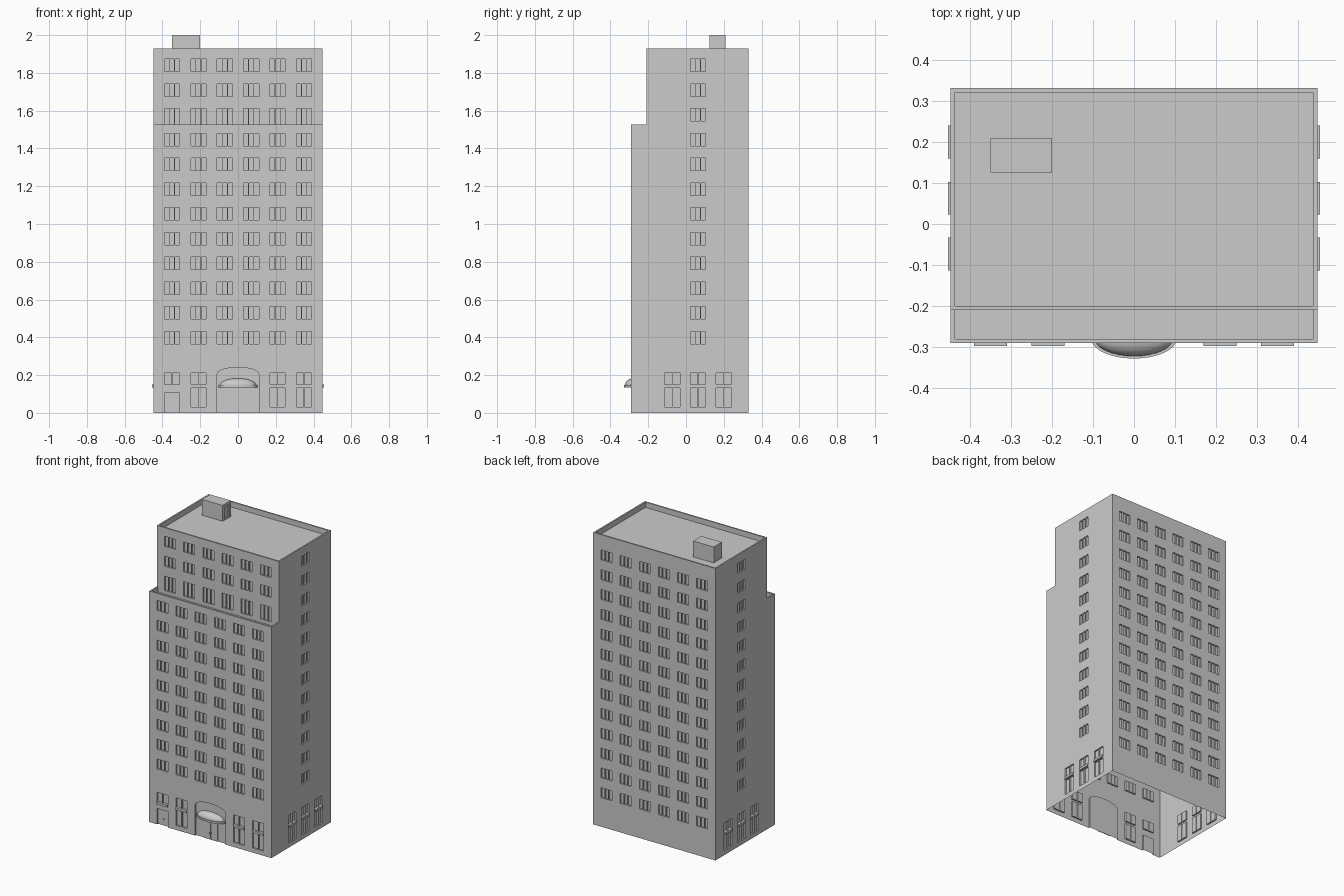
import bpy, bmesh, math
from mathutils import Matrix, Vector

cube = bpy.data.objects.get("Cube")
if cube:
    bpy.data.objects.remove(cube, do_unlink=True)

concrete = bpy.data.materials.new("concrete_grey")
concrete.use_nodes = True
GREY = (0.6, 0.6, 0.6, 1)
concrete.diffuse_color = GREY
concrete.node_tree.nodes["Principled BSDF"].inputs["Base Color"].default_value = GREY

W, BACK, FRONT, SETBACK = 0.447, 0.331, -0.29, -0.21
TOP, TERRACE = 1.93, 1.527
DEPTH, RIM = 0.01, 0.01
FLOOR, WIN_W, WIN_H = 0.131, 0.08, 0.066
COLUMNS = (-0.35, -0.21, -0.07, 0.07, 0.21, 0.35)
OUTER = (-0.35, -0.21, 0.21, 0.35)
SIDE_COLUMNS = (-0.073, 0.063, 0.2)


def box(bm, x0, x1, y0, y1, z0, z1):
    size = Matrix.Diagonal((x1 - x0, y1 - y0, z1 - z0, 1))
    mid = Matrix.Translation(((x0 + x1) / 2, (y0 + y1) / 2, (z0 + z1) / 2))
    bmesh.ops.create_cube(bm, size=1, matrix=mid @ size)


def prism(bm, points, push):
    """Polygon pushed along a vector into a solid."""
    face = bm.faces.new([bm.verts.new(p) for p in points])
    grown = bmesh.ops.extrude_face_region(bm, geom=[face])["geom"]
    moved = [g for g in grown if isinstance(g, bmesh.types.BMVert)]
    bmesh.ops.translate(bm, verts=moved, vec=Vector(push))
    bmesh.ops.recalc_face_normals(bm, faces=bm.faces)


def finish(bm, name):
    mesh = bpy.data.meshes.new(name)
    bm.to_mesh(mesh)
    bm.free()
    mesh.materials.append(concrete)
    obj = bpy.data.objects.new(name, mesh)
    bpy.context.collection.objects.link(obj)
    return obj


def wall_box(bm, wall, u0, u1, z0, z1, inward, outward):
    """Box straddling a wall, u running along it."""
    if wall == "right":
        box(bm, W - inward, W + outward, u0, u1, z0, z1)
    elif wall == "left":
        box(bm, -W - outward, -W + inward, u0, u1, z0, z1)
    elif wall == "back":
        box(bm, u0, u1, BACK - inward, BACK + outward, z0, z1)
    else:
        y = FRONT if wall == "front" else SETBACK
        box(bm, u0, u1, y - outward, y + inward, z0, z1)


def window(bm, wall, u, z0, z1, panes=3, bar=0.004):
    pane = (WIN_W - bar * (panes - 1)) / panes
    for i in range(panes):
        a = u - WIN_W / 2 + i * (pane + bar)
        wall_box(bm, wall, a, a + pane, z0, z1, DEPTH, 0.01)


def apply_cut(body, cutter):
    cutter.hide_render = True
    mod = body.modifiers.new("cut", "BOOLEAN")
    mod.operation, mod.solver, mod.object = "DIFFERENCE", "EXACT", cutter
    bpy.context.view_layer.objects.active = body
    bpy.ops.object.modifier_apply(modifier=mod.name)
    bpy.data.objects.remove(cutter, do_unlink=True)


# Stepped tower block
bm = bmesh.new()
side = [(FRONT, 0), (BACK, 0), (BACK, TOP), (SETBACK, TOP), (SETBACK, TERRACE), (FRONT, TERRACE)]
prism(bm, [(-W, y, z) for y, z in side], (2 * W, 0, 0))
tower = finish(bm, "tower_walls")

# Sunken roof and terrace behind thin parapets
bm = bmesh.new()
box(bm, -W + RIM, W - RIM, SETBACK + RIM, BACK - RIM, TOP - 0.035, TOP + 0.1)
box(bm, -W + RIM, W - RIM, FRONT + RIM, SETBACK, TERRACE - 0.035, TERRACE + 0.05)
apply_cut(tower, finish(bm, "parapet_cutter"))

# Upper floor windows
bm = bmesh.new()
for k in range(13):
    z = 1.807 - FLOOR * k
    for u in COLUMNS:
        window(bm, "back", u, z - 0.043, z - 0.043 + WIN_H)
        if k < 2:
            window(bm, "setback", u, z, z + WIN_H)
        elif k == 2:
            window(bm, "setback", u, z - 0.03, z + WIN_H)
        elif k < 12:
            window(bm, "front", u, z, z + WIN_H)
    if k < 12:
        for wall in ("left", "right"):
            window(bm, wall, SIDE_COLUMNS[1], z, z + WIN_H)

# Ground floor windows, with a side door and an arched entrance
ground = [("front", u) for u in OUTER]
ground += [(wall, u) for wall in ("left", "right") for u in SIDE_COLUMNS]
for wall, u in ground:
    window(bm, wall, u, 0.15, 0.212, panes=2)
    if (wall, u) == ("front", -0.35):
        wall_box(bm, wall, u - 0.04, u + 0.04, -0.02, 0.105, DEPTH, 0.01)
    else:
        window(bm, wall, u, 0.03, 0.133, panes=2)
arch = [(-0.11, -0.02), (0.11, -0.02)]
for i in range(13):
    t = math.pi * i / 12
    arch.append((0.11 * math.cos(t), 0.205 + 0.036 * math.sin(t)))
prism(bm, [(x, FRONT - 0.01, z) for x, z in arch], (0, 0.01 + DEPTH, 0))
apply_cut(tower, finish(bm, "opening_cutter"))

# The shell is open underneath
bm = bmesh.new()
bm.from_mesh(tower.data)
floor = [f for f in bm.faces if abs(f.normal.z) > 0.9 and f.calc_center_median().z < 0.005]
bmesh.ops.delete(bm, geom=floor, context="FACES")
bm.to_mesh(tower.data)
bm.free()

# Ledges between the ground floor lights
bm = bmesh.new()
for wall, u in ground:
    wall_box(bm, wall, u - 0.04, u + 0.04, 0.135, 0.15, 0, 0.007)
finish(bm, "window_ledges")

# Entrance canopy: half-round rim under a shallow dome
for name, dome in (("canopy_rim", False), ("canopy_dome", True)):
    bm = bmesh.new()
    if dome:
        place = Matrix.Translation((0, FRONT + DEPTH, 0.147))
        bmesh.ops.create_uvsphere(bm, u_segments=32, v_segments=16, radius=1,
                                  matrix=place @ Matrix.Diagonal((0.095, 0.042, 0.036, 1)))
    else:
        place = Matrix.Translation((0, FRONT + DEPTH, 0.141))
        bmesh.ops.create_cone(bm, cap_ends=True, segments=32, radius1=1, radius2=1, depth=1,
                              matrix=place @ Matrix.Diagonal((0.104, 0.048, 0.012, 1)))
    cuts = [((0, FRONT + DEPTH, 0), (0, 1, 0))]
    if dome:
        cuts.append(((0, 0, 0.147), (0, 0, -1)))
    for co, no in cuts:
        geom = bm.verts[:] + bm.edges[:] + bm.faces[:]
        bmesh.ops.bisect_plane(bm, geom=geom, plane_co=co, plane_no=no, clear_outer=True)
    canopy = finish(bm, name)
    if dome:
        bpy.context.view_layer.objects.active = canopy
        canopy.select_set(True)
        bpy.ops.object.shade_smooth_by_angle()
        canopy.select_set(False)

# Entrance double doors and handles
bm = bmesh.new()
inner = FRONT + DEPTH
for s in (-1, 1):
    a, b = sorted((s * 0.003, s * 0.05))
    box(bm, a, b, inner - 0.004, inner, 0, 0.125)
    box(bm, s * 0.008 - 0.002, s * 0.008 + 0.002, inner - 0.008, inner - 0.004, 0.035, 0.05)
finish(bm, "entrance_doors")

bm = bmesh.new()
box(bm, -0.352, -0.346, inner - 0.006, inner, 0.038, 0.046)
finish(bm, "side_door_handle")

# Rooftop stair house with a door on its left side
bm = bmesh.new()
box(bm, -0.35, -0.2, 0.125, 0.21, TOP - 0.035, 2.0)
stair_house = finish(bm, "stair_house")
bm = bmesh.new()
box(bm, -0.205, -0.19, 0.145, 0.19, TOP - 0.03, 1.982)
apply_cut(stair_house, finish(bm, "stair_door_cutter"))
